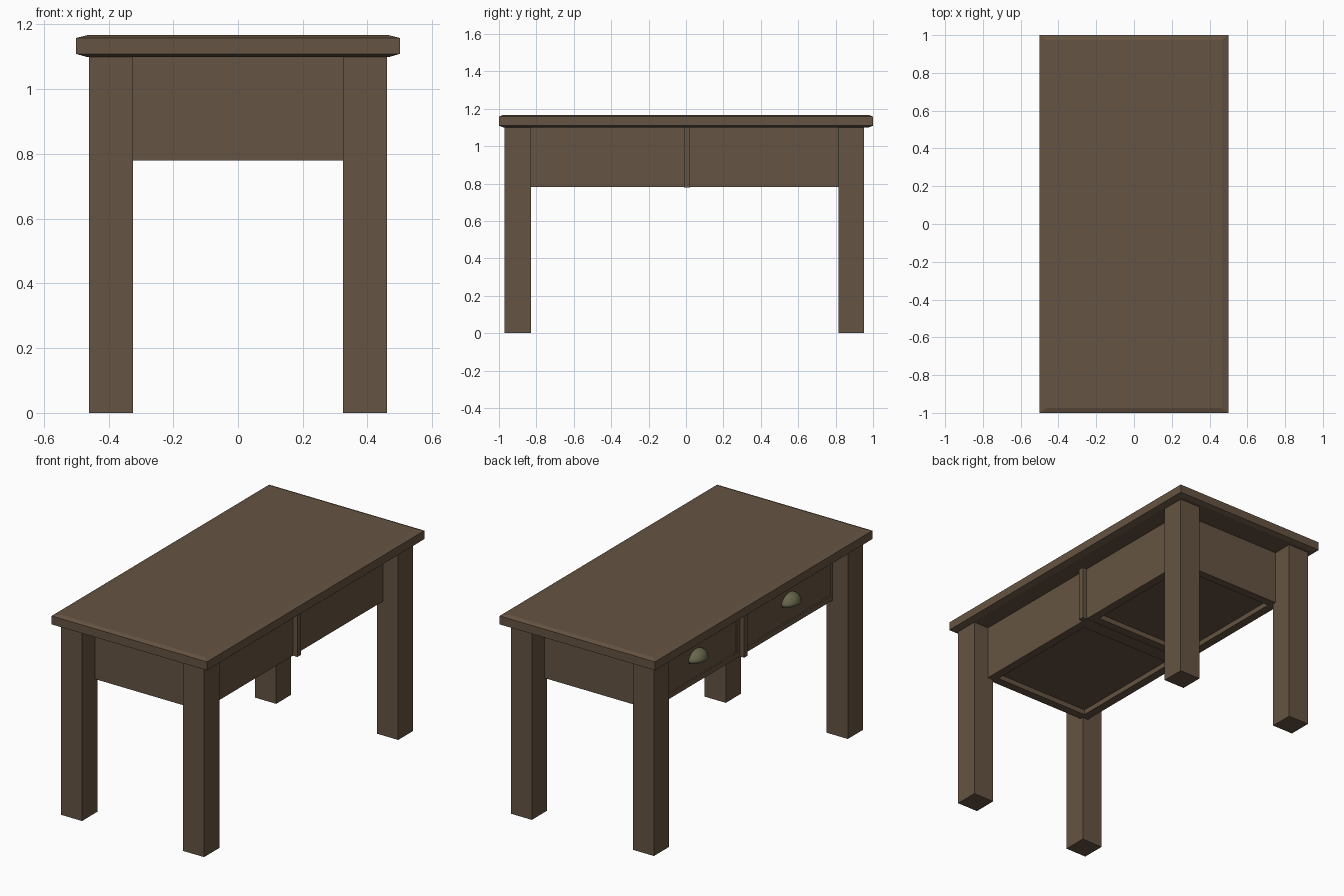
import bpy, bmesh
from mathutils import Matrix

if "Cube" in bpy.data.objects:
    bpy.data.objects.remove(bpy.data.objects["Cube"])


def material(name, rgb):
    m = bpy.data.materials.new(name)
    m.diffuse_color = (*rgb, 1)
    m.use_nodes = True
    m.node_tree.nodes["Principled BSDF"].inputs["Base Color"].default_value = m.diffuse_color
    return m


WOOD = material("brown_wood", (0.13, 0.088, 0.054))
METAL = material("aged_brass", (0.14, 0.14, 0.075))


def add_object(name, bm, mat):
    bmesh.ops.recalc_face_normals(bm, faces=bm.faces[:])
    me = bpy.data.meshes.new(name)
    bm.to_mesh(me)
    bm.free()
    me.materials.append(mat)
    ob = bpy.data.objects.new(name, me)
    bpy.context.collection.objects.link(ob)
    return ob


def box(name, x0, x1, y0, y1, z0, z1):
    bm = bmesh.new()
    size = Matrix.Diagonal((x1 - x0, y1 - y0, z1 - z0, 1))
    centre = Matrix.Translation(((x0 + x1) / 2, (y0 + y1) / 2, (z0 + z1) / 2))
    bmesh.ops.create_cube(bm, size=1, matrix=centre @ size)
    return add_object(name, bm, WOOD)


# Table top: stacked rectangular rings give the shallow chamfers
bm = bmesh.new()
rings = []
for x, y, z in ((0.465, 0.975, 1.099), (0.5, 1, 1.109), (0.5, 1, 1.158), (0.465, 0.975, 1.167)):
    rings.append([bm.verts.new((sx * x, sy * y, z))
                  for sx, sy in ((-1, -1), (1, -1), (1, 1), (-1, 1))])
for a, b in zip(rings, rings[1:]):
    for i in range(4):
        j = (i + 1) % 4
        bm.faces.new((a[i], a[j], b[j], b[i]))
bm.faces.new(rings[0])
bm.faces.new(rings[-1])
add_object("table_top", bm, WOOD)

# Legs
for end, y0, y1 in (("front", -0.97, -0.83), ("back", 0.815, 0.953)):
    for side, x0 in (("left", -0.461), ("right", 0.325)):
        box(f"{end}_{side}_leg", x0, x0 + 0.136, y0, y1, 0, 1.1)

# Body of the apron
X, Y0, Y1, Z0, Z1 = 0.362, -0.85, 0.835, 0.78, 1.1
RIM = 0.05
box("front_apron", -X, X, Y0, Y0 + 0.025, Z0, Z1)
box("back_apron", -X, X, Y1 - 0.025, Y1, Z0, Z1)
box("right_apron", X - 0.025, X, Y0, Y1, Z0, Z1)
box("centre_divider", -0.39, 0.39, -0.01, 0.022, Z0 - 0.001, Z1)

# Two drawer bays, each with an underside frame, bottom panel, front and frame
for bay, a, b in (("front", Y0, -0.01), ("back", 0.022, Y1)):
    low, high = Z0, Z0 + 0.03
    box(f"{bay}_underside_left_rail", -X, -X + RIM, a, b, low, high)
    box(f"{bay}_underside_right_rail", X - RIM, X - 0.002, a, b, low, high)
    box(f"{bay}_underside_front_rail", -X + RIM, X - RIM, a + 0.001, a + RIM, low, high)
    box(f"{bay}_underside_back_rail", -X + RIM, X - RIM, b - RIM, b - 0.001, low, high)
    box(f"{bay}_drawer_bottom", -X + 0.01, X - 0.01, a + 0.01, b - 0.01, high, high + 0.015)
    box(f"{bay}_drawer_front", -0.354, -0.33, a + 0.01, b - 0.01, high - 0.01, Z1)
    box(f"{bay}_drawer_frame_first_stile", -X, -0.34, a, a + 0.025, high, Z1)
    box(f"{bay}_drawer_frame_second_stile", -X, -0.34, b - 0.025, b, high, Z1)
    box(f"{bay}_drawer_frame_top_rail", -X, -0.34, a, b, Z1 - 0.025, Z1)

# Cup handles: quarter ellipsoid shells, open underneath
for bay, y in (("front", -0.445), ("back", 0.41)):
    bm = bmesh.new()
    bmesh.ops.create_uvsphere(bm, u_segments=24, v_segments=12, radius=1)
    for normal in ((0, 0, -1), (1, 0, 0)):
        bmesh.ops.bisect_plane(bm, geom=bm.verts[:] + bm.edges[:] + bm.faces[:], dist=1e-4,
                               plane_co=(0, 0, 0), plane_no=normal, clear_outer=True)
    bmesh.ops.scale(bm, vec=(0.06, 0.075, 0.058), verts=bm.verts)
    cup = add_object(f"{bay}_cup_handle", bm, METAL)
    cup.location = (-0.353, y, 0.915)
    shell = cup.modifiers.new("shell", "SOLIDIFY")
    shell.thickness = 0.004
    bpy.ops.object.select_all(action="DESELECT")
    cup.select_set(True)
    bpy.context.view_layer.objects.active = cup
    bpy.ops.object.shade_smooth_by_angle()
